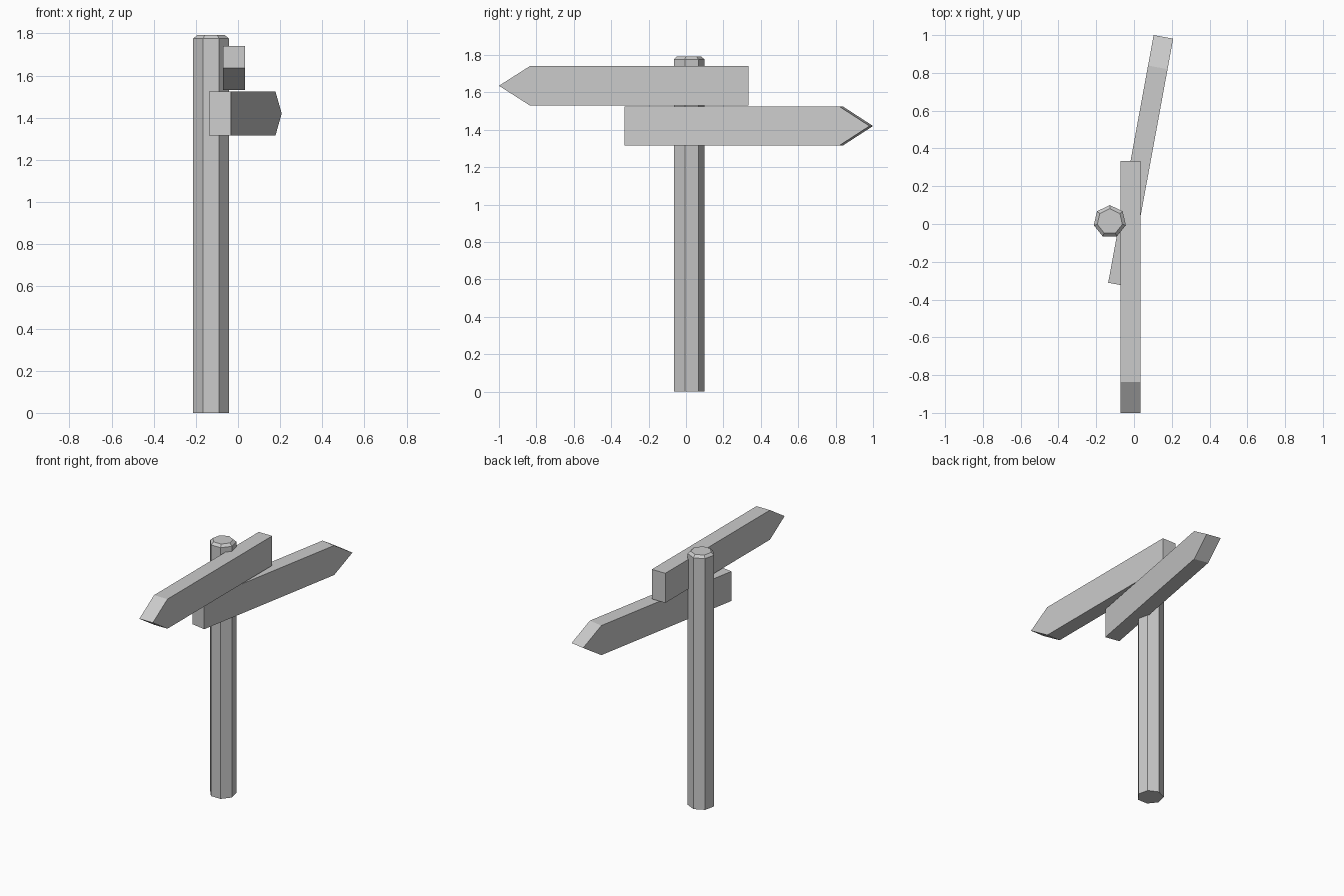
import bpy, bmesh
from math import pi, sin, cos, radians

if "Cube" in bpy.data.objects:
    bpy.data.objects.remove(bpy.data.objects["Cube"])


def new_object(name, bm):
    bmesh.ops.recalc_face_normals(bm, faces=bm.faces)
    mesh = bpy.data.meshes.new(name)
    bm.to_mesh(mesh)
    bm.free()
    obj = bpy.data.objects.new(name, mesh)
    bpy.context.collection.objects.link(obj)
    return obj


# Seven-sided post with a chamfered top
def make_post(name, x, y, levels, sides=7):
    bm = bmesh.new()
    rings = []
    for z, r in levels:
        angles = [pi / 2 + 2 * pi * i / sides for i in range(sides)]
        rings.append([bm.verts.new((r * cos(a), r * sin(a), z)) for a in angles])
    for low, high in zip(rings, rings[1:]):
        for i in range(sides):
            j = (i + 1) % sides
            bm.faces.new((low[i], low[j], high[j], high[i]))
    bm.faces.new(rings[0])
    bm.faces.new(rings[-1])
    new_object(name, bm).location = (x, y, 0)


# Arrow board: side profile extruded across its thickness, tail at the origin
def make_board(name, location, angle, length=1.333, point=0.164, height=0.209, thick=0.105):
    h, t = height / 2, thick / 2
    profile = [(0, -h), (length - point, -h), (length, 0), (length - point, h), (0, h)]
    bm = bmesh.new()
    face = bm.faces.new([bm.verts.new((-t, y, z)) for y, z in profile])
    out = bmesh.ops.extrude_face_region(bm, geom=[face])
    moved = [v for v in out["geom"] if isinstance(v, bmesh.types.BMVert)]
    bmesh.ops.translate(bm, verts=moved, vec=(thick, 0, 0))
    obj = new_object(name, bm)
    obj.location = location
    obj.rotation_euler.z = radians(angle)


make_post("post", -0.128, 0.013, [(0, 0.087), (1.775, 0.087), (1.792, 0.068)])
make_board("upper_arrow_board", (-0.0185, 0.333, 1.635), 180)
make_board("lower_arrow_board", (-0.085, -0.3205, 1.42), -10.4)
